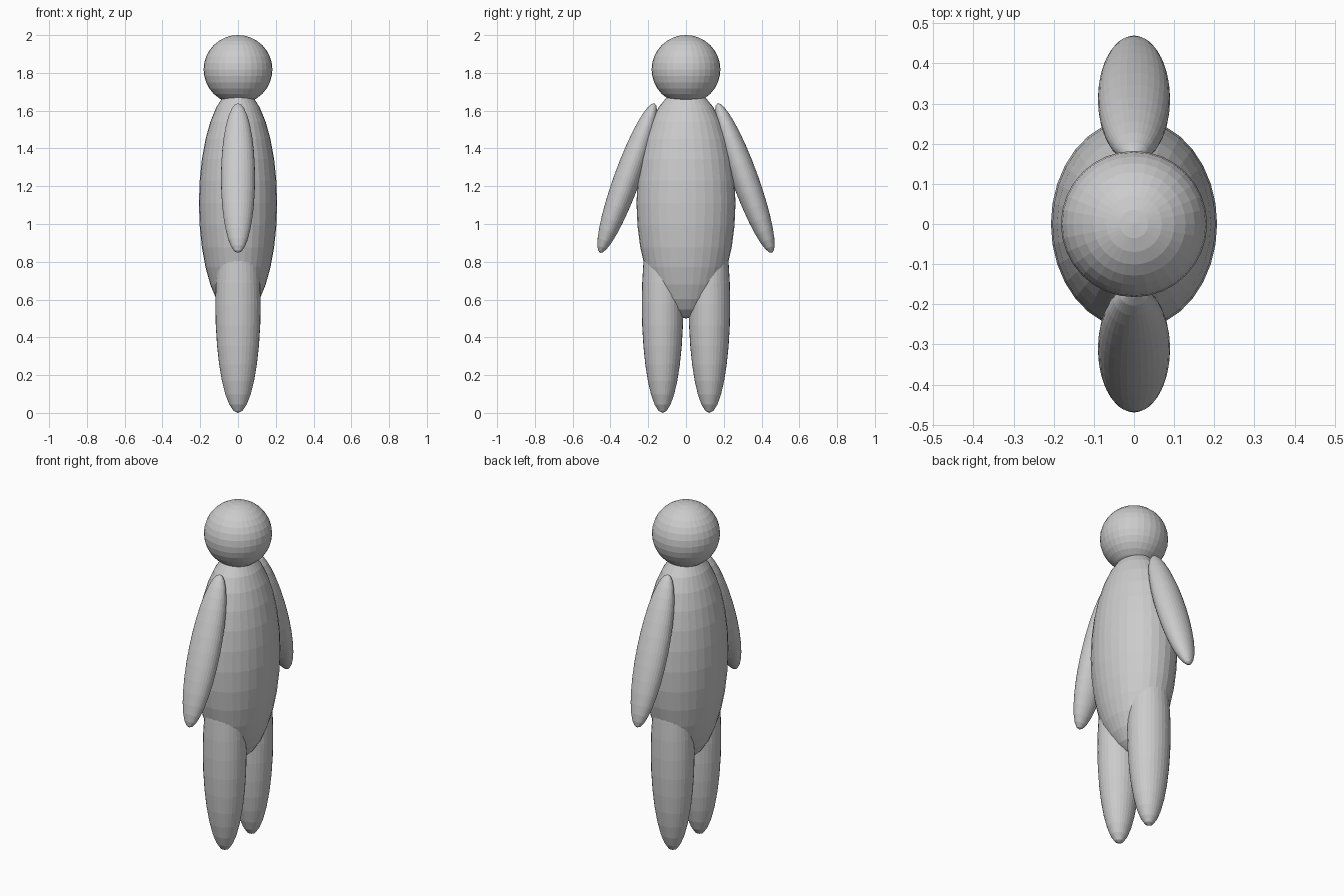
import bpy
from math import radians

if "Cube" in bpy.data.objects:
    bpy.data.objects.remove(bpy.data.objects["Cube"])


def ellipsoid(name, centre, radii, tilt=0.0):
    """Flat-shaded UV sphere scaled to the given radii and tilted about x."""
    bpy.ops.mesh.primitive_uv_sphere_add(
        segments=32, ring_count=16, radius=1, location=centre,
        rotation=(tilt, 0, 0))
    ob = bpy.context.object
    ob.name = name
    ob.scale = radii
    return ob


# Head and body
ellipsoid("head", (0, 0, 1.818), (0.182, 0.182, 0.182))
ellipsoid("torso", (0, 0, 1.11), (0.207, 0.262, 0.61))

# Limbs, mirrored across y
for side, s in (("left", 1), ("right", -1)):
    ellipsoid(side + "_arm", (0, s * 0.311, 1.243), (0.09, 0.07, 0.421),
              s * radians(20))
    ellipsoid(side + "_leg", (0, s * 0.124, 0.575), (0.12, 0.11, 0.575))
